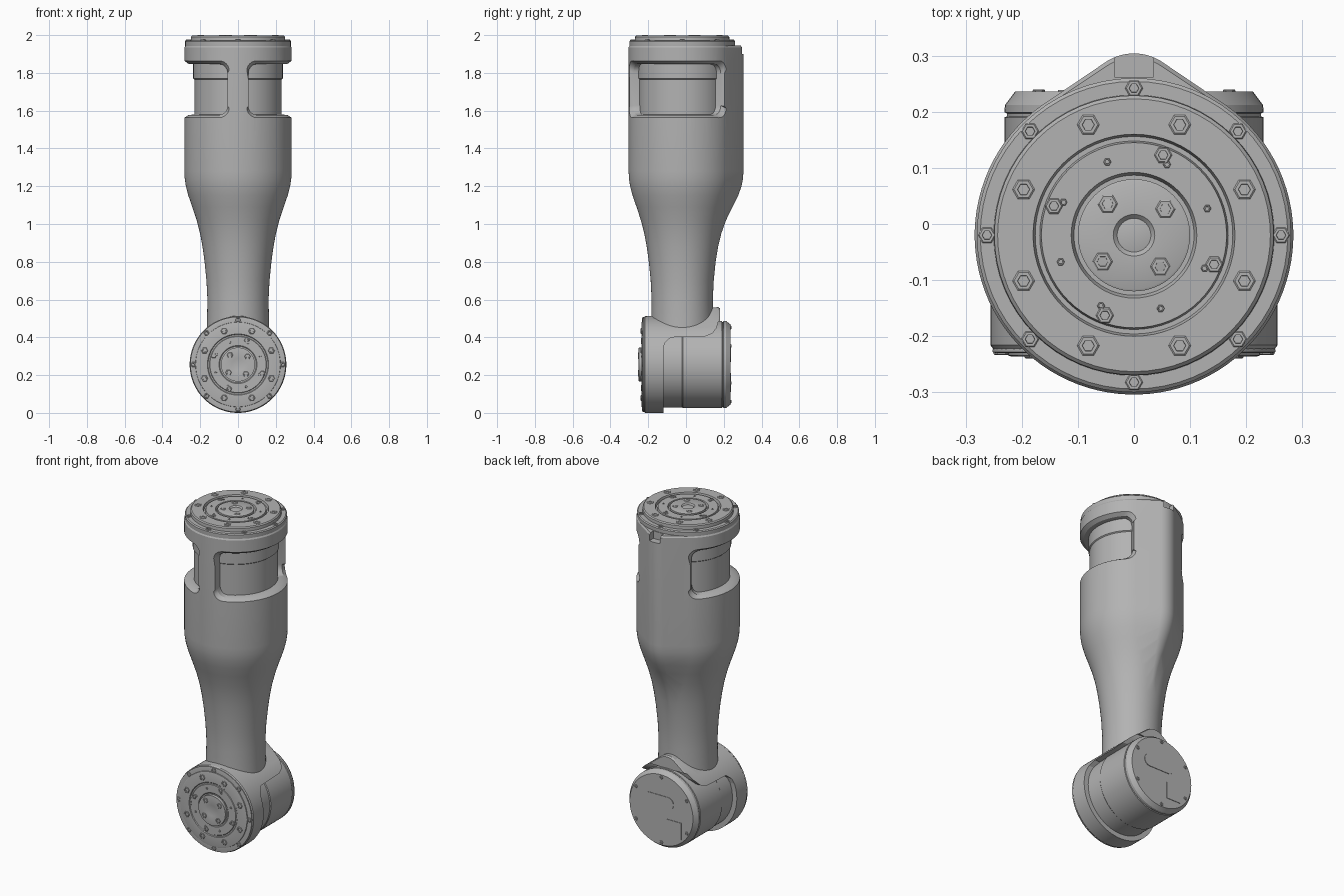
import bpy, bmesh
from math import sin, cos, pi, radians, sqrt
from mathutils import Matrix, Vector

if "Cube" in bpy.data.objects:
    bpy.data.objects.remove(bpy.data.objects["Cube"])

grey = bpy.data.materials.new("satin grey")
grey.use_nodes = True
grey.diffuse_color = (0.45, 0.45, 0.45, 1)
bsdf = next(n for n in grey.node_tree.nodes if n.type == "BSDF_PRINCIPLED")
bsdf.inputs["Base Color"].default_value = grey.diffuse_color
bsdf.inputs["Roughness"].default_value = 0.5

CY = -0.02      # upper axis, y
CZ = 0.256      # lower joint axis, z


def finish(name, bm, cutters=()):
    """Turn a bmesh into a shaded object, cutting it first."""
    bmesh.ops.recalc_face_normals(bm, faces=bm.faces)
    mesh = bpy.data.meshes.new(name)
    bm.to_mesh(mesh)
    bm.free()
    mesh.materials.append(grey)
    ob = bpy.data.objects.new(name, mesh)
    bpy.context.collection.objects.link(ob)
    bpy.ops.object.select_all(action="DESELECT")
    ob.select_set(True)
    bpy.context.view_layer.objects.active = ob
    for cutter in cutters:
        cutter.hide_render = True
        mod = ob.modifiers.new("cut", "BOOLEAN")
        mod.operation, mod.solver, mod.object = "DIFFERENCE", "EXACT", cutter
        bpy.ops.object.modifier_apply(modifier=mod.name)
        bpy.data.objects.remove(cutter)
    bpy.ops.object.shade_smooth_by_angle(angle=radians(28))
    return ob


def loft(bm, sections):
    """Skin closed sections and cap both ends."""
    rows = [[bm.verts.new(p) for p in s] for s in sections]
    n = len(rows[0])
    for a, b in zip(rows, rows[1:]):
        for i in range(n):
            j = (i + 1) % n
            bm.faces.new((a[i], a[j], b[j], b[i]))
    bm.faces.new(rows[0])
    bm.faces.new(rows[-1])


def lathe(bm, profile, matrix=Matrix(), n=64):
    """Spin (radius, height) points around z, then place them."""
    rings = []
    for r, h in profile:
        count = n if r else 1
        rings.append([bm.verts.new(matrix @ Vector((r * cos(2 * pi * i / n), r * sin(2 * pi * i / n), h)))
                      for i in range(count)])
    for a, b in zip(rings, rings[1:]):
        for i in range(n):
            j = (i + 1) % n
            if len(a) == 1:
                bm.faces.new((a[0], b[i], b[j]))
            elif len(b) == 1:
                bm.faces.new((a[i], a[j], b[0]))
            else:
                bm.faces.new((a[i], a[j], b[j], b[i]))


def lobed(centre, radius, extra, n=96):
    """Hull of a big circle and a small one that sticks out by extra."""
    small = 0.32 * radius
    shift = radius + extra - small
    pts = []
    for i in range(n):
        a = 2 * pi * (i + 0.5) / n
        use_small = shift * sin(a) + small > radius
        r, c = (small, centre + shift) if use_small else (radius, centre)
        pts.append((r * cos(a), c + r * sin(a)))
    return pts


def box(name, lo, hi):
    bm = bmesh.new()
    loft(bm, [[(lo[0], lo[1], z), (hi[0], lo[1], z), (hi[0], hi[1], z), (lo[0], hi[1], z)]
              for z in (lo[2], hi[2])])
    return finish(name, bm)


def window_cutter(side):
    """Rounded window wrapped round the upper axis, with a bevelled rim."""
    # radius, start angle, end angle, bottom, top
    layers = [(0.228, 13, 140, 1.58, 1.845), (0.262, 12, 141, 1.577, 1.848), (0.30, 8, 147, 1.553, 1.875),
              (0.40, 8, 147, 1.553, 1.875)]
    rc, rc_angle = 0.05, 11
    arc = [pi / 2 * k / 6 for k in range(7)]
    columns = [(rc_angle * (1 - cos(k)), rc * (1 - sin(k))) for k in arc]
    sections = []

    def column(place, shrink):
        low, high = [], []
        for r, a0, a1, z0, z1 in layers:
            a = radians(place(a0, a1))
            x, y = side * r * sin(a), CY - r * cos(a)
            low.append((x, y, z0 + shrink))
            high.append((x, y, z1 - shrink))
        sections.append(low + high[::-1])

    for d, s in columns:
        column(lambda a0, a1: a0 + d, s)
    for k in range(1, 24):
        column(lambda a0, a1: a0 + rc_angle + (a1 - a0 - 2 * rc_angle) * k / 24, 0)
    for d, s in reversed(columns):
        column(lambda a0, a1: a1 - d, s)
    bm = bmesh.new()
    loft(bm, sections)
    return finish("window_cutter", bm)


# Arm shell: neck flaring into the windowed housing (height, radius, spine)
arm = [(0.43, 0.165, 0), (0.6, 0.162, 0), (0.7, 0.167, 0), (0.8, 0.177, 0), (0.88, 0.188, 0.002),
       (0.95, 0.201, 0.006), (1.02, 0.219, 0.013), (1.09, 0.242, 0.024), (1.15, 0.263, 0.033),
       (1.2, 0.276, 0.038), (1.24, 0.282, 0.04), (1.28, 0.284, 0.04), (1.935, 0.284, 0.04),
       (1.945, 0.278, 0.038)]
bm = bmesh.new()
loft(bm, [[(u, v, z) for u, v in lobed(CY, r, e)] for z, r, e in arm])
finish("arm_shell", bm, [window_cutter(1), window_cutter(-1),
                         box("notch_cutter", (-0.035, 0.262, 1.9), (0.035, 0.4, 2.1))])

# Motor barrel seen through the windows
bm = bmesh.new()
lathe(bm, [(0, 1.5), (0.231, 1.5), (0.231, 1.765), (0.237, 1.77), (0.237, 1.9), (0, 1.9)],
      Matrix.Translation((0, CY, 0)))
finish("upper_barrel", bm)

# Joint shell: round collar with a saddle on top
joint = [(-0.224, 0.25, 0), (-0.216, 0.256, 0), (-0.12, 0.256, 0.005), (0, 0.256, 0.02),
         (0.1, 0.256, 0.042), (0.17, 0.256, 0.048), (0.18, 0.252, 0.046)]
opening = [(-0.12, -0.1), (-0.12, 0.34), (-0.112, 0.372), (-0.08, 0.4), (0.1, 0.405), (0.14, 0.42),
           (0.162, 0.45), (0.172, 0.485), (0.3, 0.485), (0.3, -0.1)]
bm = bmesh.new()
loft(bm, [[(x, y, z) for y, z in opening] for x in (-0.5, 0.5)])
saddle_cutter = finish("saddle_cutter", bm)
bm = bmesh.new()
loft(bm, [[(u, y, v) for u, v in lobed(CZ, r, e)] for y, r, e in joint])
finish("joint_shell", bm, [saddle_cutter])

# Joint barrel
back = Matrix.Translation((0, 0, CZ)) @ Matrix.Rotation(-pi / 2, 4, "X")
bm = bmesh.new()
lathe(bm, [(0, -0.15), (0.227, -0.15), (0.227, -0.02), (0.231, -0.015), (0.231, 0.19), (0.226, 0.192),
           (0.226, 0.197), (0.231, 0.199), (0.23, 0.212), (0.212, 0.236), (0, 0.236)], back)
finish("joint_barrel", bm)


def bolts(bm, base, radius, count, start, height, size):
    head = [(size, -0.006), (size, 0.002), (size * 0.85, 0.004), (size * 0.55, 0.004), (size * 0.5, -0.002),
            (0, -0.002)]
    for i in range(count):
        a = radians(start) + 2 * pi * i / count
        lathe(bm, head, base @ Matrix.Translation((radius * cos(a), radius * sin(a), height)), 6)


def flange(name, base, scale, depth, hub_lift):
    """Bolted output flange: outer ring, plate, groove and hub."""
    plate = [(0, -0.02), (0.278, -0.02), (0.28, 0.005), (0.28, 0.022), (0.274, 0.027), (0.25, 0.027),
             (0.249, 0.046), (0.243, 0.052), (0.18, 0.052), (0.176, 0.036), (0.168, 0.036), (0.165, 0.049),
             (0.112, 0.049), (0.107, 0.036), (0, 0.036)]
    hub = [(0.1, 0.03), (0.1, 0.051), (0.096, 0.053), (0.037, 0.053), (0.03, 0.046), (0, 0.052)]
    bm = bmesh.new()
    lathe(bm, [(r * scale, h * depth) for r, h in plate], base)
    lathe(bm, [(r * scale, h * depth + (hub_lift if i else 0)) for i, (r, h) in enumerate(hub)], base)
    finish(name + "_flange", bm)
    bm = bmesh.new()
    for radius, count, start, height, size in ((0.262, 8, 0, 0.027, 0.016), (0.213, 8, 22.5, 0.051, 0.02),
                                               (0.152, 4, 70, 0.048, 0.016), (0.139, 8, 20, 0.048, 0.007)):
        bolts(bm, base, radius * scale, count, start, height * depth, size * scale)
    bolts(bm, base, 0.073 * scale, 4, 40, 0.051 * depth + hub_lift, 0.018 * scale)
    finish(name + "_bolts", bm)


flange("top", Matrix.Translation((0, CY, 1.945)), 1, 1, 0)
flange("front", Matrix.Translation((0, -0.223, CZ)) @ Matrix.Rotation(pi / 2, 4, "X"), 0.9, 0.25, 0.014)

# Back cover details: screws, capsule panel and data plate
bm = bmesh.new()
bolts(bm, back, 0.196, 6, 30, 0.236, 0.011)
finish("back_screws", bm)

bm = bmesh.new()
capsule = []
for i in range(24):
    a = 2 * pi * (i + 0.5) / 24 - pi / 2
    capsule.append(((0.065 if cos(a) > 0 else -0.065) + 0.038 * cos(a) + 0.02, CZ + 0.05 + 0.038 * sin(a)))
loft(bm, [[(x, y, z) for x, z in capsule] for y in (0.23, 0.239)])
finish("back_panel", bm)
box("data_plate", (-0.135, 0.231, CZ - 0.145), (-0.035, 0.239, CZ - 0.045))
